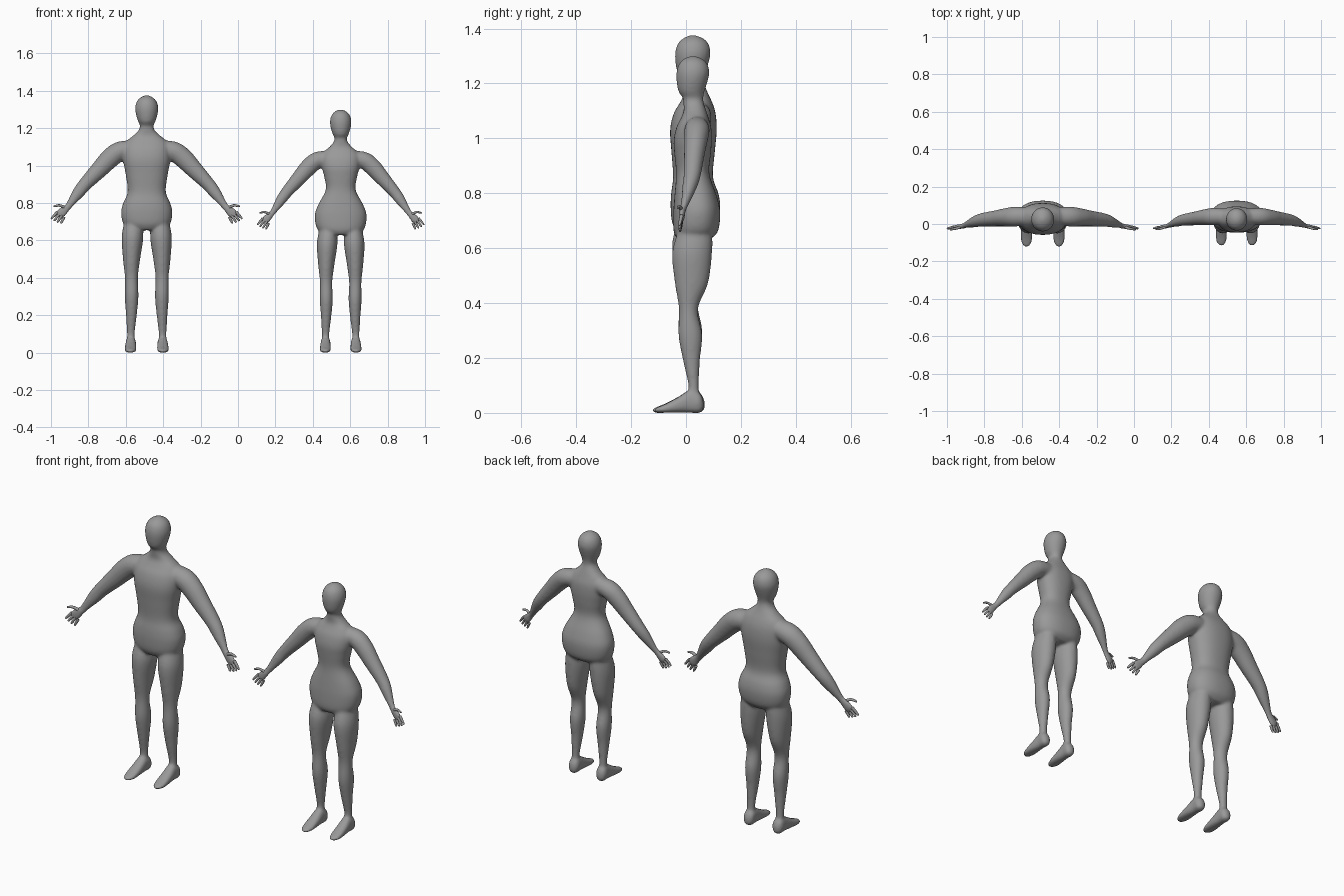
import bpy, bmesh, math
from mathutils import Vector

if "Cube" in bpy.data.objects:
    bpy.data.objects.remove(bpy.data.objects["Cube"], do_unlink=True)

skin = bpy.data.materials.new("plain grey")
skin.use_nodes = True
GREY = (0.32, 0.32, 0.32, 1)
skin.diffuse_color = GREY
skin.node_tree.nodes["Principled BSDF"].inputs["Base Color"].default_value = GREY

X, Y, Z = Vector((1, 0, 0)), Vector((0, 1, 0)), Vector((0, 0, 1))


def spline(rows, steps=5):
    """Smooth rows of numbers with a Catmull-Rom curve."""
    rows = [Vector(r) for r in rows]
    ends = [rows[0]] + rows + [rows[-1]]
    out = []
    for a, b, c, d in zip(ends, ends[1:], ends[2:], ends[3:]):
        for i in range(steps):
            t = i / steps
            out.append(b + (c - a) * (t / 2)
                       + (a * 2 - b * 5 + c * 4 - d) * (t * t / 2)
                       + (b * 3 - a - c * 3 + d) * (t ** 3 / 2))
    return out + [rows[-1]]


def tube(bm, rows, sides=32, power=2.0, axis=None, up=Y):
    """Closed loft through rows of (x, y, z, side radius, depth radius)."""
    pts = spline(rows)
    rings = []
    for i, p in enumerate(pts):
        centre = Vector(p[:3])
        before, after = pts[max(i - 1, 0)], pts[min(i + 1, len(pts) - 1)]
        along = axis or (Vector(after[:3]) - Vector(before[:3])).normalized()
        side = along.cross(up).normalized()
        depth = side.cross(along)
        ring = []
        for k in range(sides):
            ang = math.tau * k / sides
            c, s = math.cos(ang), math.sin(ang)
            u = math.copysign(abs(c) ** (2 / power), c) * max(p[3], 0.001)
            v = math.copysign(abs(s) ** (2 / power), s) * max(p[4], 0.001)
            ring.append(bm.verts.new(centre + side * u + depth * v))
        rings.append(ring)
    for lo, hi in zip(rings, rings[1:]):
        for k in range(sides):
            n = (k + 1) % sides
            bm.faces.new((lo[k], lo[n], hi[n], hi[k]))
    bm.faces.new(rings[0][::-1])
    bm.faces.new(rings[-1])


def upright(profile, x=0):
    """Turn (z, half width, front, back) into loft rows."""
    return [(x, (f + b) / 2, z, w, (b - f) / 2) for z, w, f, b in profile]


def finish(bm, name, x):
    bmesh.ops.recalc_face_normals(bm, faces=bm.faces)
    mesh = bpy.data.meshes.new(name)
    bm.to_mesh(mesh)
    bm.free()
    mesh.materials.append(skin)
    for face in mesh.polygons:
        face.use_smooth = True
    obj = bpy.data.objects.new(name, mesh)
    obj.location.x = x
    bpy.context.collection.objects.link(obj)
    return obj


# Torso profiles: height, half width, front, back
broad_torso = [
    (.655, .08, -.03, .085), (.69, .125, -.05, .115), (.75, .137, -.056, .125),
    (.80, .126, -.054, .118), (.86, .102, -.047, .098), (.95, .112, -.053, .105),
    (1.03, .126, -.058, .112), (1.09, .125, -.045, .108), (1.13, .108, -.022, .096),
    (1.16, .073, -.008, .082), (1.19, .042, -.01, .07), (1.22, .035, -.012, .063)]
slim_torso = [
    (.63, .08, -.03, .085), (.66, .125, -.045, .116), (.73, .139, -.046, .125),
    (.79, .121, -.042, .112), (.87, .08, -.036, .085), (.94, .088, -.042, .09),
    (.99, .10, -.045, .094), (1.04, .104, -.035, .092), (1.075, .088, -.018, .082),
    (1.10, .06, -.008, .074), (1.13, .036, -.01, .064), (1.155, .031, -.012, .058)]

# Shared parts, sized by scale factors
head = [(1.17, .036, -.006, .066), (1.21, .035, -.012, .066), (1.235, .046, -.03, .07),
        (1.27, .057, -.038, .081), (1.31, .062, -.04, .09), (1.345, .052, -.03, .082),
        (1.366, .031, -.008, .06), (1.377, .006, .02, .03)]
arm = [(.05, .04, 1.09, .045, .045), (.14, .04, 1.078, .052, .053),
       (.195, .036, 1.04, .053, .049), (.25, .03, .983, .047, .043),
       (.325, .022, .905, .037, .036), (.362, .012, .86, .033, .03),
       (.412, -.006, .792, .02, .016), (.43, -.012, .772, .021, .014),
       (.455, -.015, .748, .028, .012), (.474, -.018, .73, .022, .008)]
leg = [(.072, .035, .71, .045, .06), (.076, .0225, .62, .058, .073),
       (.081, .02, .5, .046, .061), (.082, .009, .4, .035, .035),
       (.081, .016, .3, .037, .044), (.082, .02, .2, .029, .031),
       (.085, .028, .1, .021, .019), (.085, .028, .03, .022, .022)]
foot = [(.085, .069, .028, .008, .014), (.085, .053, .036, .028, .036),
        (.085, .015, .042, .028, .042), (.086, -.03, .029, .031, .029),
        (.087, -.08, .016, .032, .016), (.087, -.112, .01, .022, .01),
        (.087, -.124, .008, .006, .006)]


def figure(name, x, torso, k_arm, k_leg, k_high, k_head):
    # Body: overlapping lofts fused into one smooth skin
    bm = bmesh.new()
    tube(bm, upright(torso), 48, 2.3, Z)
    tube(bm, [(0, cy, z * k_high, w * k_head, d * k_head)
              for _, cy, z, w, d in upright(head)], 40, 2.0, Z)
    for s in (-1, 1):
        tube(bm, [(s * a * k_arm, b, c * (k_high + .01 * (k_high < 1)), u * k_arm, v * k_arm)
                  for a, b, c, u, v in arm])
        tube(bm, [(s * a * k_leg, b, c * k_high, u * k_leg, v)
                  for a, b, c, u, v in leg], axis=Z)
        tube(bm, [(s * a * k_leg, b * k_leg, c, u * k_leg, v)
                  for a, b, c, u, v in foot], 32, 2.4, -Y, Z)
    body = finish(bm, name + "_body", x)
    fuse = body.modifiers.new("fuse", "REMESH")
    fuse.mode = "VOXEL"
    fuse.voxel_size = 0.006
    fuse.use_smooth_shade = True
    blend = body.modifiers.new("blend", "SMOOTH")
    blend.factor = 0.5
    blend.iterations = 18

    # Fingers and thumbs
    bm = bmesh.new()
    for s in (-1, 1):
        digits = []
        for i in range(4):
            t = i / 3
            long = .008 * math.sin(math.pi * (.15 + .7 * t))
            base = Vector((.478, -.016, .752)).lerp(Vector((.442, -.018, .725)), t)
            tip = Vector((.509, -.024, .718)).lerp(Vector((.457, -.022, .694)), t)
            digits.append((base, base.lerp(tip, .55), tip + Vector((.6, 0, -.8)) * long))
        digits.append((Vector((.43, -.014, .772)), Vector((.465, -.024, .787)),
                       Vector((.498, -.03, .782))))
        for base, mid, tip in digits:
            rows = []
            for p, r in ((base, .008), (mid, .007), (mid.lerp(tip, .85), .005), (tip, .002)):
                rows.append((s * p.x * k_arm, p.y, p.z * (k_high + .01 * (k_high < 1)),
                             r * k_arm, r * k_arm))
            tube(bm, rows, 12)
    finish(bm, name + "_fingers", x)


figure("tall_figure", -.488, broad_torso, 1, 1, 1, 1)
figure("short_figure", .549, slim_torso, .872, .95, .945, .93)
